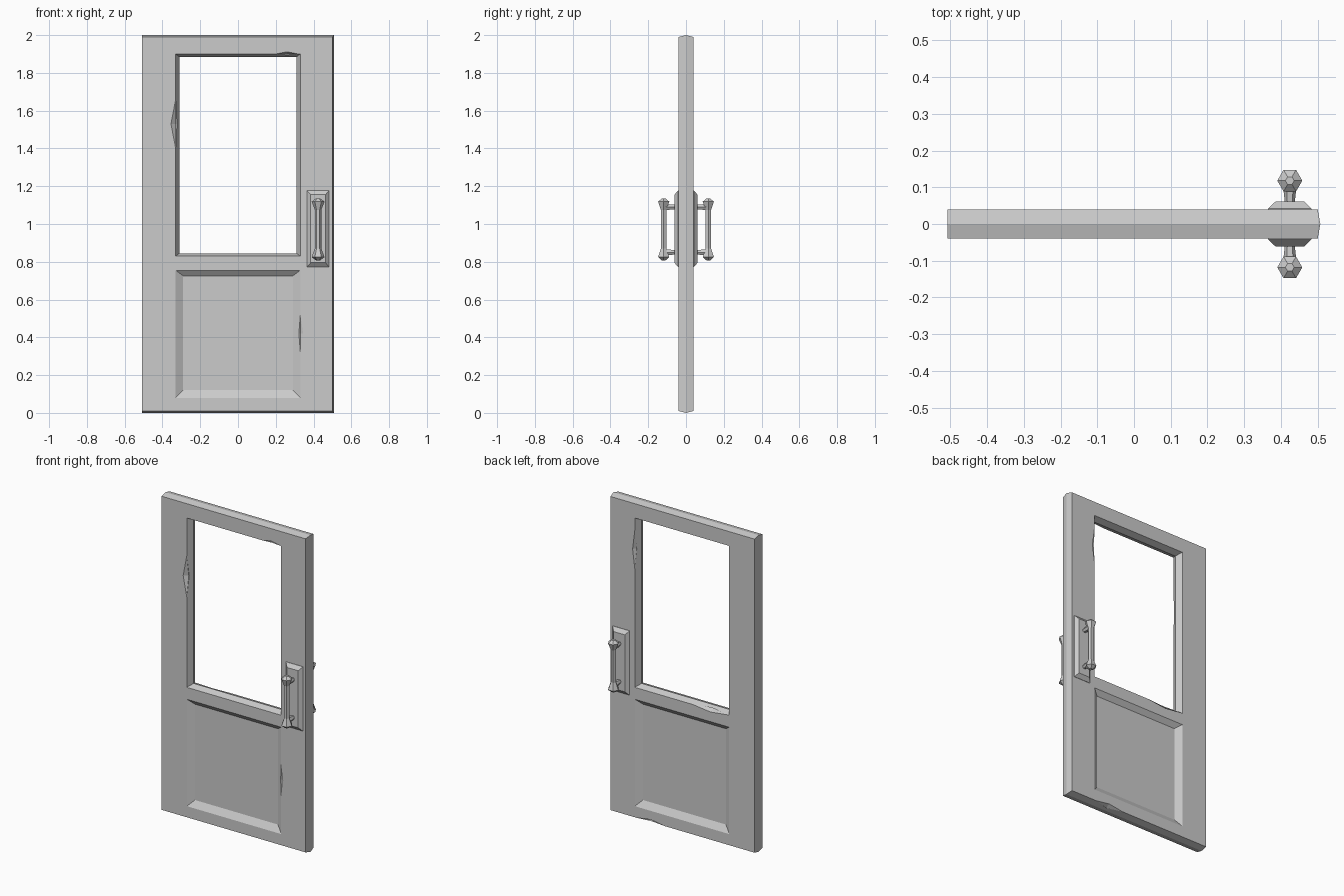
import bpy, bmesh
from mathutils import Vector, Matrix

cube = bpy.data.objects.get("Cube")
if cube:
    bpy.data.objects.remove(cube, do_unlink=True)

grey = bpy.data.materials.new("plain_grey")
grey.use_nodes = True
grey.diffuse_color = (0.6, 0.6, 0.6, 1)
grey.node_tree.nodes["Principled BSDF"].inputs["Base Color"].default_value = (0.6, 0.6, 0.6, 1)


def finish(name, bm):
    bmesh.ops.recalc_face_normals(bm, faces=bm.faces)
    mesh = bpy.data.meshes.new(name)
    bm.to_mesh(mesh)
    bm.free()
    mesh.materials.append(grey)
    obj = bpy.data.objects.new(name, mesh)
    bpy.context.collection.objects.link(obj)
    return obj


def loft(name, rings):
    """Closed solid through a list of equally sized point rings."""
    bm = bmesh.new()
    loops = [[bm.verts.new(p) for p in ring] for ring in rings]
    n = len(loops[0])
    for a, b in zip(loops, loops[1:]):
        for i in range(n):
            j = (i + 1) % n
            bm.faces.new((a[i], a[j], b[j], b[i]))
    bm.faces.new(loops[0])
    bm.faces.new(loops[-1])
    return finish(name, bm)


def rect_loft(name, sections):
    """Each section is x0, x1, z0, z1 at depth y."""
    return loft(name, [[(x0, y, z0), (x1, y, z0), (x1, y, z1), (x0, y, z1)]
                       for x0, x1, z0, z1, y in sections])


def hexagon(centre, radius, u, v):
    return [Matrix.Rotation(i * 1.0471976, 3, u.cross(v)) @ (u * radius) + Vector(centre)
            for i in range(6)]


def cut(target, cutter):
    cutter.hide_render = True
    mod = target.modifiers.new("cut", 'BOOLEAN')
    mod.operation = 'DIFFERENCE'
    mod.solver = 'EXACT'
    mod.object = cutter
    bpy.ops.object.select_all(action='DESELECT')
    bpy.context.view_layer.objects.active = target
    target.select_set(True)
    bpy.ops.object.modifier_apply(modifier=mod.name)
    bpy.data.objects.remove(cutter, do_unlink=True)


X, Y, Z = Vector((1, 0, 0)), Vector((0, 1, 0)), Vector((0, 0, 1))

# Door slab, ridged on the top, bottom and latch edges
face = (-0.507, 0.5, 0.01, 1.99)
door = rect_loft("door_slab", [(*face, -0.04), (-0.507, 0.507, 0, 2, 0), (*face, 0.04)])

# Window opening, narrowest at mid depth
wide = (-0.34, 0.34, 0.823, 1.907)
cut(door, rect_loft("window_cutter", [(*wide, -0.06), (-0.31, 0.31, 0.845, 1.885, 0),
                                      (*wide, 0.06)]))

# Recessed lower panel on both faces
for s in (-1, 1):
    cut(door, rect_loft("panel_cutter", [(-0.362, 0.362, 0.048, 0.779, s * 0.06),
                                         (-0.29, 0.29, 0.12, 0.725, s * 0.015)]))

# Worn chips along the edges: centre, then half sizes
chips = [((-0.33, -0.04, 1.53), (0.025, 0.02, 0.13)),
         ((0.26, -0.04, 1.9), (0.06, 0.02, 0.012)),
         ((0.33, -0.04, 0.42), (0.015, 0.01, 0.1)),
         ((-0.2, 0.04, 0.83), (0.12, 0.03, 0.014)),
         ((0.33, 0.04, 1.7), (0.015, 0.02, 0.12)),
         ((0.22, 0.04, 0.01), (0.1, 0.03, 0.015))]
for centre, size in chips:
    bm = bmesh.new()
    tips = [bm.verts.new(Vector(centre) + axis * h * s)
            for axis, h in zip((X, Y, Z), size) for s in (-1, 1)]
    bmesh.ops.convex_hull(bm, input=tips)
    cut(door, finish("chip_cutter", bm))

# Handle on each face: plate, two posts and a flared hexagonal grip
grip_profile = [(0.808, 0.012), (0.825, 0.034), (0.87, 0.017),
                (1.075, 0.017), (1.118, 0.034), (1.135, 0.012)]
for side, s in (("front", -1), ("back", 1)):
    rect_loft(side + "_handle_plate", [(0.365, 0.483, 0.772, 1.178, s * 0.035),
                                       (0.365, 0.483, 0.772, 1.178, s * 0.042),
                                       (0.385, 0.463, 0.795, 1.155, s * 0.061)])
    grip_y = s * 0.118
    loft(side + "_handle_grip", [hexagon((0.424, grip_y, z), r, X, Y)
                                 for z, r in grip_profile])
    for label, z in (("lower", 0.85), ("upper", 1.09)):
        loft(f"{side}_{label}_post", [hexagon((0.424, s * y, z), r, X, Z)
                                      for y, r in ((0.055, 0.013), (0.09, 0.017), (0.115, 0.017))])
